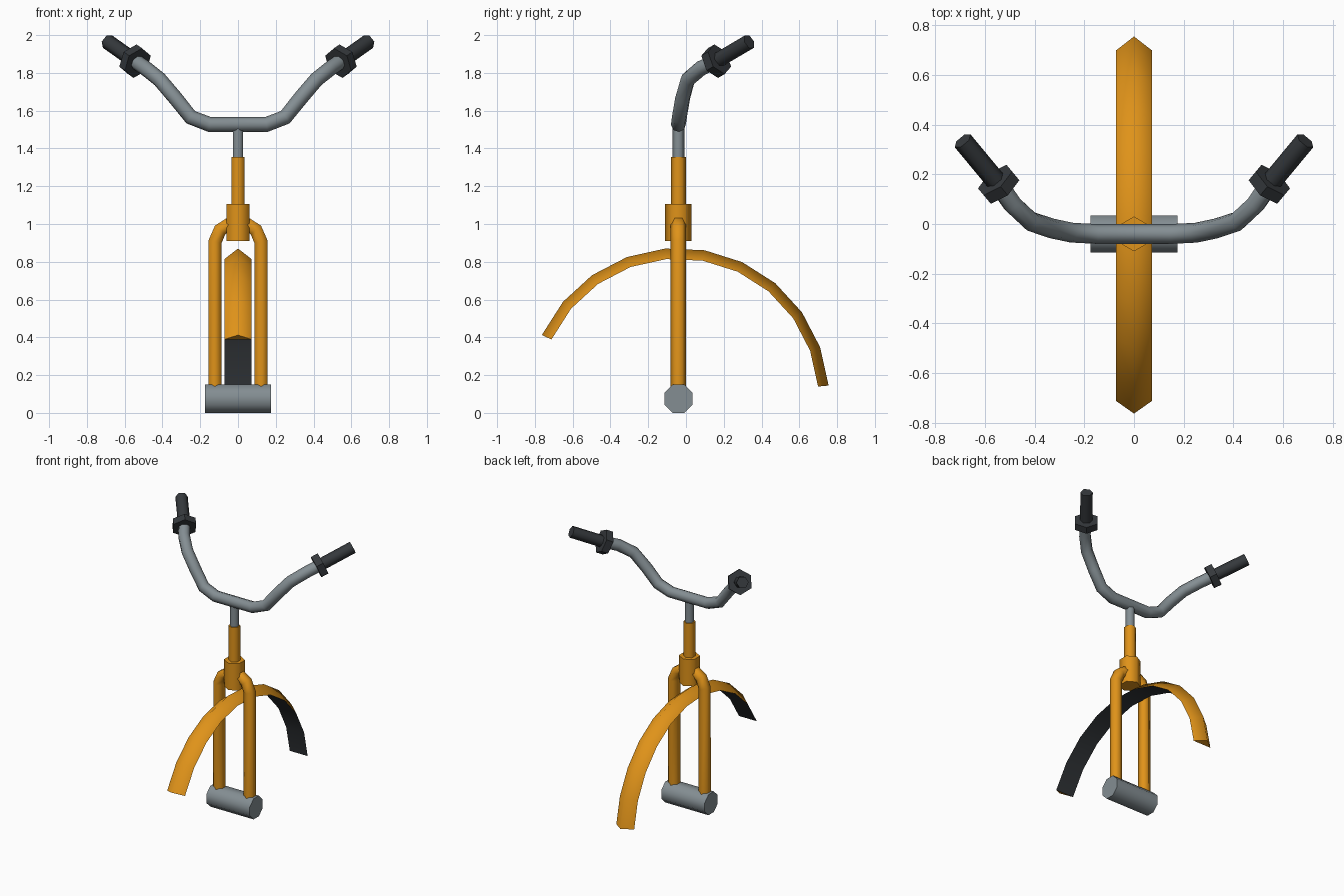
import bpy, bmesh, math
from mathutils import Vector

if "Cube" in bpy.data.objects:
    bpy.data.objects.remove(bpy.data.objects["Cube"])


def material(name, rgb):
    m = bpy.data.materials.new(name)
    m.diffuse_color = (*rgb, 1)
    m.use_nodes = True
    m.node_tree.nodes["Principled BSDF"].inputs["Base Color"].default_value = m.diffuse_color
    return m


ORANGE = material("orange paint", (0.74, 0.29, 0.01))
STEEL = material("grey steel", (0.23, 0.27, 0.29))
DARK = material("dark rubber", (0.035, 0.04, 0.045))
Y0 = -0.04            # fork and steering axis
Y, Z = Vector((0, 1, 0)), Vector((0, 0, 1))


def finish(name, bm, mats, angle):
    bmesh.ops.recalc_face_normals(bm, faces=bm.faces)
    me = bpy.data.meshes.new(name)
    bm.to_mesh(me)
    bm.free()
    for m in mats:
        me.materials.append(m)
    ob = bpy.data.objects.new(name, me)
    bpy.context.collection.objects.link(ob)
    bpy.ops.object.select_all(action='DESELECT')
    bpy.context.view_layer.objects.active = ob
    ob.select_set(True)
    bpy.ops.object.shade_smooth_by_angle(angle=math.radians(angle))
    return ob


def loft(bm, rings):
    """Skin closed rings of points and cap both ends."""
    rings = [[bm.verts.new(p) for p in r] for r in rings]
    n = len(rings[0])
    for a, b in zip(rings, rings[1:]):
        for i in range(n):
            j = (i + 1) % n
            bm.faces.new((a[i], a[j], b[j], b[i]))
    bm.faces.new(rings[0])
    bm.faces.new(rings[-1])


def tube(name, path, radius, sides, mat, ref=Y, turn=0.0, smooth=65):
    """Sweep a regular polygon along a path; a corner points towards ref."""
    pts = [Vector(p) for p in path]
    rings = []
    for i, p in enumerate(pts):
        t = Vector()
        if i > 0:
            t += (p - pts[i - 1]).normalized()
        if i < len(pts) - 1:
            t += (pts[i + 1] - p).normalized()
        t.normalize()
        ref = (ref - t * ref.dot(t)).normalized()
        side = t.cross(ref)
        angles = [turn + math.tau * k / sides for k in range(sides)]
        rings.append([p + radius * (ref * math.cos(a) + side * math.sin(a)) for a in angles])
    bm = bmesh.new()
    loft(bm, rings)
    return finish(name, bm, [mat], smooth)


def mirrored(half):
    """Complete a path across x = 0."""
    return [(-x, y, z) for x, y, z in reversed(half)] + half


# Axle hub
tube("axle_hub", [(-0.175, Y0, 0.075), (0.175, Y0, 0.075)], 0.081, 8, STEEL, turn=math.pi / 8)

# Fork: both legs and crown in one bent tube
tube("fork", mirrored([(0.05, Y0, 0.997), (0.095, Y0, 0.968), (0.122, Y0, 0.905),
                       (0.122, Y0, 0.08)]), 0.041, 6, ORANGE)

# Steering column
for name, z0, z1, r, mat in (("crown_collar", 0.91, 1.105, 0.07, ORANGE),
                             ("steering_tube", 1.08, 1.355, 0.04, ORANGE),
                             ("stem", 1.33, 1.53, 0.031, STEEL)):
    tube(name, [(0, Y0, z0), (0, Y0, z1)], r, 6, mat)

# Handlebar
clamp = Vector((0.545, 0.16, 1.862))
grip_end = Vector((0.69, 0.335, 1.965))
axis = (grip_end - clamp).normalized()
tube("handlebar", mirrored([(0.15, Y0, 1.527), (0.25, -0.035, 1.565), (0.33, -0.018, 1.665),
                            (0.415, 0.01, 1.765), (0.49, 0.08, 1.825), tuple(clamp)]),
     0.04, 8, STEEL)

# Grips and hexagonal grip collars
for side, s in (("right", 1), ("left", -1)):
    flip = lambda v: (v.x * s, v.y, v.z)
    tube(side + "_grip", [flip(clamp), flip(grip_end)], 0.041, 6, DARK, Z, math.pi / 6)
    tube(side + "_grip_collar", [flip(clamp - axis * 0.025), flip(clamp + axis * 0.025)],
         0.086, 6, DARK, Z, smooth=30)

# Mudguard: ridged arc with a dark flat underside
rings = []
for k in range(11):
    a = math.radians(5 + 15 * k)
    at = lambda x, r: (x, Y0 + r * math.cos(a), 0.075 + r * math.sin(a))
    rings.append([at(-0.072, 0.742), at(0, 0.798), at(0.072, 0.742)])
bm = bmesh.new()
loft(bm, rings)
bmesh.ops.recalc_face_normals(bm, faces=bm.faces)
hub = Vector((0, Y0, 0.075))
for f in bm.faces:
    out = (f.calc_center_median() - hub).normalized()
    f.material_index = 1 if f.normal.dot(out) < -0.7 else 0
finish("mudguard", bm, [ORANGE, DARK], 80)
